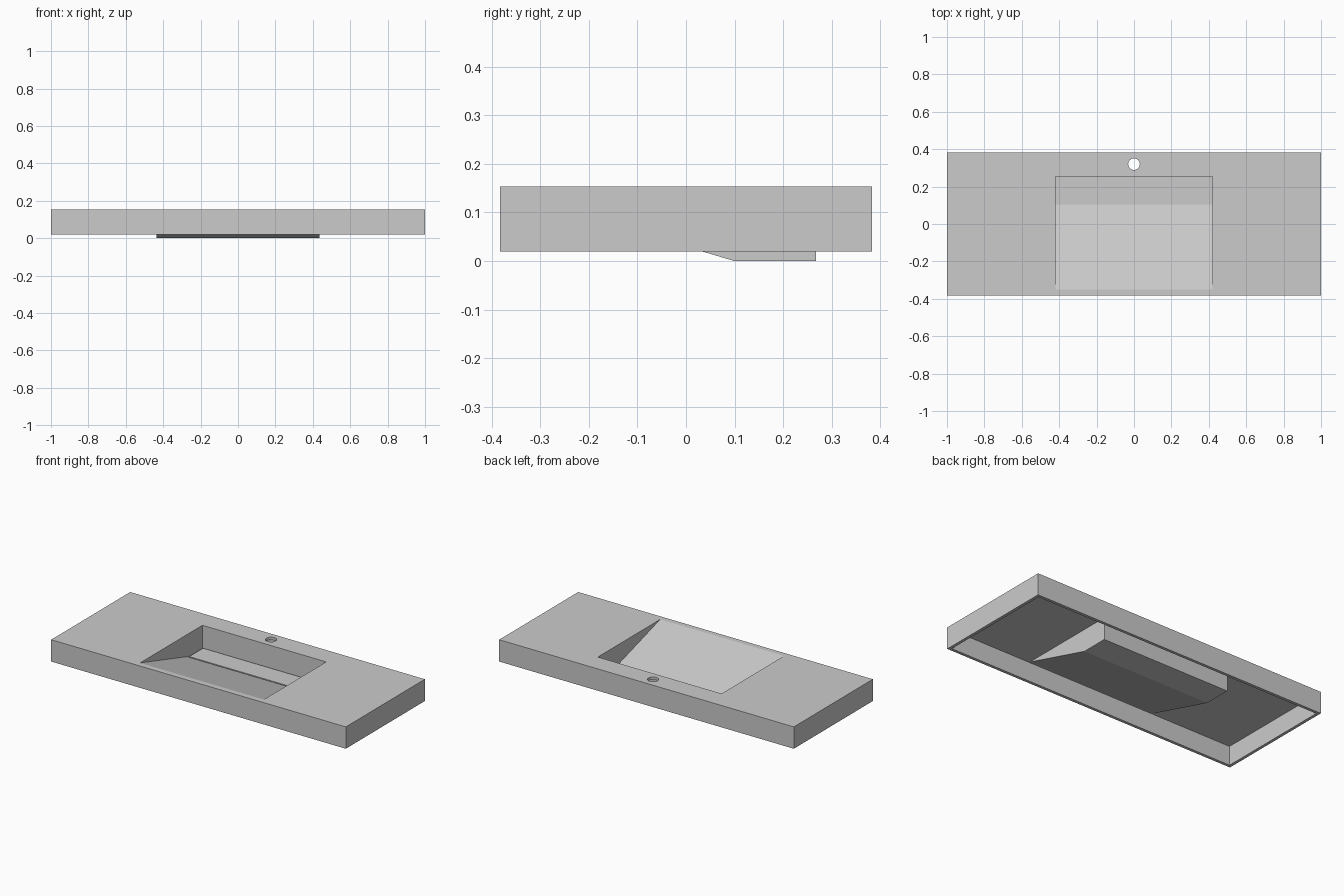
import bpy, bmesh

if "Cube" in bpy.data.objects:
    bpy.data.objects.remove(bpy.data.objects["Cube"])


def prism(name, profile, half_x):
    """Extrude a (y, z) profile along x, centred on x = 0."""
    bm = bmesh.new()
    face = bm.faces.new([bm.verts.new((-half_x, y, z)) for y, z in profile])
    ext = bmesh.ops.extrude_face_region(bm, geom=[face])
    verts = [g for g in ext["geom"] if isinstance(g, bmesh.types.BMVert)]
    bmesh.ops.translate(bm, verts=verts, vec=(2 * half_x, 0, 0))
    bmesh.ops.recalc_face_normals(bm, faces=bm.faces)
    mesh = bpy.data.meshes.new(name)
    bm.to_mesh(mesh)
    bm.free()
    obj = bpy.data.objects.new(name, mesh)
    bpy.context.collection.objects.link(obj)
    return obj


def block(name, half_x, y0, y1, z0, z1):
    return prism(name, [(y0, z0), (y1, z0), (y1, z1), (y0, z1)], half_x)


def combine(target, tool, operation):
    """Apply a boolean and remove the helper object."""
    tool.hide_render = True
    mod = target.modifiers.new(operation.lower(), 'BOOLEAN')
    mod.operation = operation
    mod.solver = 'EXACT'
    mod.object = tool
    bpy.context.view_layer.objects.active = target
    bpy.ops.object.modifier_apply(modifier=mod.name)
    bpy.data.objects.remove(tool)


# Countertop: thin shell, open underneath
counter = block("washbasin_countertop", 1.0, -0.383, 0.383, 0.019, 0.153)
combine(counter, block("underside_cavity", 0.982, -0.365, 0.365, -0.1, 0.136), 'DIFFERENCE')

# Outer body of the basin, sloping down to the back
outer = prism("basin_outer", [(-0.372, 0.14), (0.099, 0.0), (0.268, 0.0), (0.268, 0.14)], 0.435)
combine(counter, outer, 'UNION')

# Basin bowl: ramp from the front edge, then a flat recess at the back
inner = prism("basin_inner", [(-0.508, 0.2), (0.104, 0.018), (0.104, 0.012),
                              (0.255, 0.012), (0.255, 0.2)], 0.42)
combine(counter, inner, 'DIFFERENCE')

# Tap hole
bpy.ops.mesh.primitive_cylinder_add(vertices=32, radius=0.031, depth=0.1, location=(0, 0.32, 0.15))
combine(counter, bpy.context.object, 'DIFFERENCE')

# Drain cover plate with a narrow gap all round
block("drain_cover", 0.41, 0.113, 0.247, 0.011, 0.018)
